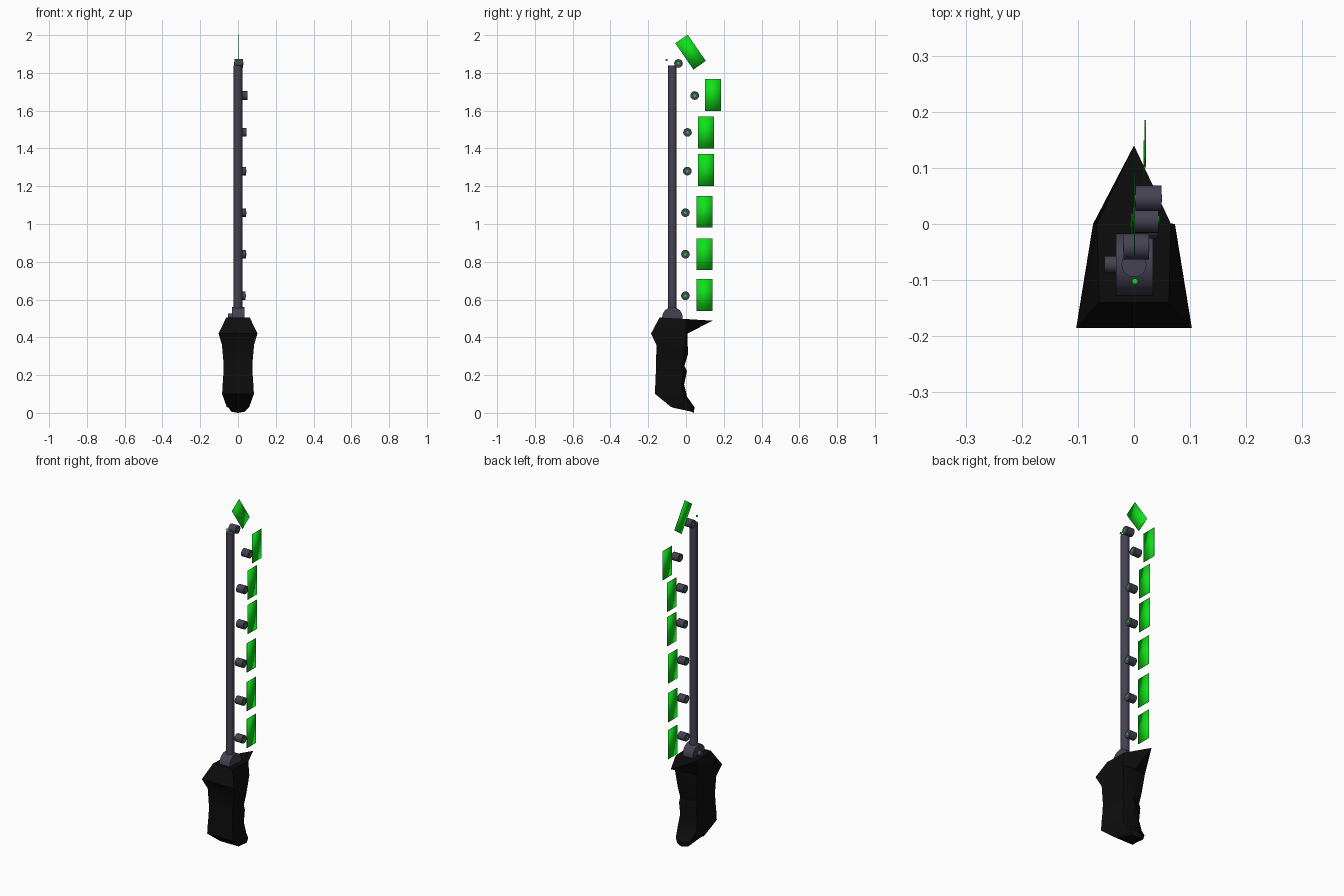
import bpy, bmesh, math
from mathutils import Matrix

cube = bpy.data.objects.get("Cube")
if cube:
    bpy.data.objects.remove(cube, do_unlink=True)


def material(name, rgb):
    mat = bpy.data.materials.new(name)
    mat.use_nodes = True
    mat.diffuse_color = (*rgb, 1)
    mat.node_tree.nodes["Principled BSDF"].inputs["Base Color"].default_value = (*rgb, 1)
    return mat


BLACK = material("grip black", (0.004, 0.004, 0.004))
METAL = material("grey metal", (0.06, 0.055, 0.085))
GREEN = material("bright green", (0.005, 0.75, 0.01))


def finish(name, bm, mat, angle=None):
    bmesh.ops.recalc_face_normals(bm, faces=bm.faces)
    mesh = bpy.data.meshes.new(name)
    bm.to_mesh(mesh)
    bm.free()
    mesh.materials.append(mat)
    obj = bpy.data.objects.new(name, mesh)
    bpy.context.collection.objects.link(obj)
    if angle:
        bpy.ops.object.select_all(action='DESELECT')
        obj.select_set(True)
        bpy.context.view_layer.objects.active = obj
        bpy.ops.object.shade_smooth_by_angle(angle=math.radians(angle))
    return obj


def cylinder(name, mat, radius, length, centre, along_x=True, sides=16):
    bm = bmesh.new()
    turn = Matrix.Rotation(math.pi / 2, 4, 'Y') if along_x else Matrix()
    bmesh.ops.create_cone(bm, cap_ends=True, segments=sides, radius1=radius, radius2=radius,
                          depth=length, matrix=Matrix.Translation(centre) @ turn)
    return finish(name, bm, mat, 40)


def panel(name, x, y, z, tilt=0.0, width=0.085):
    bm = bmesh.new()
    bmesh.ops.create_cube(bm, size=1, matrix=Matrix.Translation((x, y, z))
                          @ Matrix.Rotation(tilt, 4, 'X') @ Matrix.Diagonal((0.002, width, 0.169, 1)))
    return finish(name, bm, GREEN, 180)


# Grip: five-sided rings as (front y, z, half width), (back y, z, half width), (spine y, z)
rings = [
    ((-0.14, 0.505, 0.062), (0.0, 0.497, 0.066), (0.14, 0.488)),
    ((-0.185, 0.42, 0.103), (0.0, 0.42, 0.073), (0.008, 0.42)),
    ((-0.157, 0.36, 0.085), (-0.01, 0.31, 0.06), (0.01, 0.31)),
    ((-0.158, 0.26, 0.076), (-0.025, 0.25, 0.055), (-0.008, 0.25)),
    ((-0.16, 0.21, 0.077), (-0.015, 0.22, 0.055), (0.005, 0.22)),
    ((-0.163, 0.14, 0.082), (-0.025, 0.15, 0.055), (-0.01, 0.15)),
    ((-0.163, 0.10, 0.084), (-0.01, 0.085, 0.06), (0.006, 0.085)),
    ((-0.08, 0.032, 0.06), (0.03, 0.035, 0.045), (0.045, 0.03)),
    ((-0.07, 0.028, 0.05), (0.03, 0.006, 0.035), (0.042, 0.0)),
]
bm = bmesh.new()
loops = []
for (fy, fz, fw), (by, bz, bw), (sy, sz) in rings:
    points = [(-fw, fy, fz), (fw, fy, fz), (bw, by, bz), (0, sy, sz), (-bw, by, bz)]
    loops.append([bm.verts.new(p) for p in points])
for upper, lower in zip(loops, loops[1:]):
    for i in range(5):
        j = (i + 1) % 5
        bm.faces.new((upper[i], upper[j], lower[j], lower[i]))
bm.faces.new(loops[0])
bm.faces.new(loops[-1])
finish("grip", bm, BLACK, 30)

# Pivot hub with side knob, and the long rod
cylinder("hub", METAL, 0.055, 0.066, (0.001, -0.072, 0.505))
cylinder("hub_knob", METAL, 0.015, 0.03, (-0.038, -0.072, 0.51))
cylinder("rod", METAL, 0.0225, 1.33, (0, -0.072, 1.175), along_x=False)

# Floating emitter pegs, each with a small green lens on both ends: (x, y, z)
pegs = [(0.004, -0.04, 1.85), (0.026, 0.046, 1.68), (0.021, 0.008, 1.485), (0.02, 0.007, 1.28),
        (0.02, -0.003, 1.06), (0.02, -0.003, 0.84), (0.018, -0.003, 0.62)]
for n, (x, y, z) in enumerate(pegs, 1):
    cylinder(f"emitter_{n}", METAL, 0.023, 0.046, (x, y, z))
    cylinder(f"emitter_lens_{n}", GREEN, 0.007, 0.048, (x, y, z))

# Floating blade panels, the tip one tilted
for n, (x, y, z) in enumerate([(0.02, 0.143, 1.683), (0.018, 0.106, 1.485), (0.018, 0.106, 1.285),
                               (0.018, 0.098, 1.065), (0.018, 0.098, 0.84), (0.018, 0.098, 0.625)], 1):
    panel(f"blade_panel_{n}", x, y, z)
panel("blade_tip", 0.001, 0.024, 1.91, tilt=0.605, width=0.08)

# Small sighting bead near the rod top
bm = bmesh.new()
bmesh.ops.create_uvsphere(bm, u_segments=10, v_segments=6, radius=0.006,
                          matrix=Matrix.Translation((0.002, -0.103, 1.868)))
finish("sight_bead", bm, GREEN, 60)
